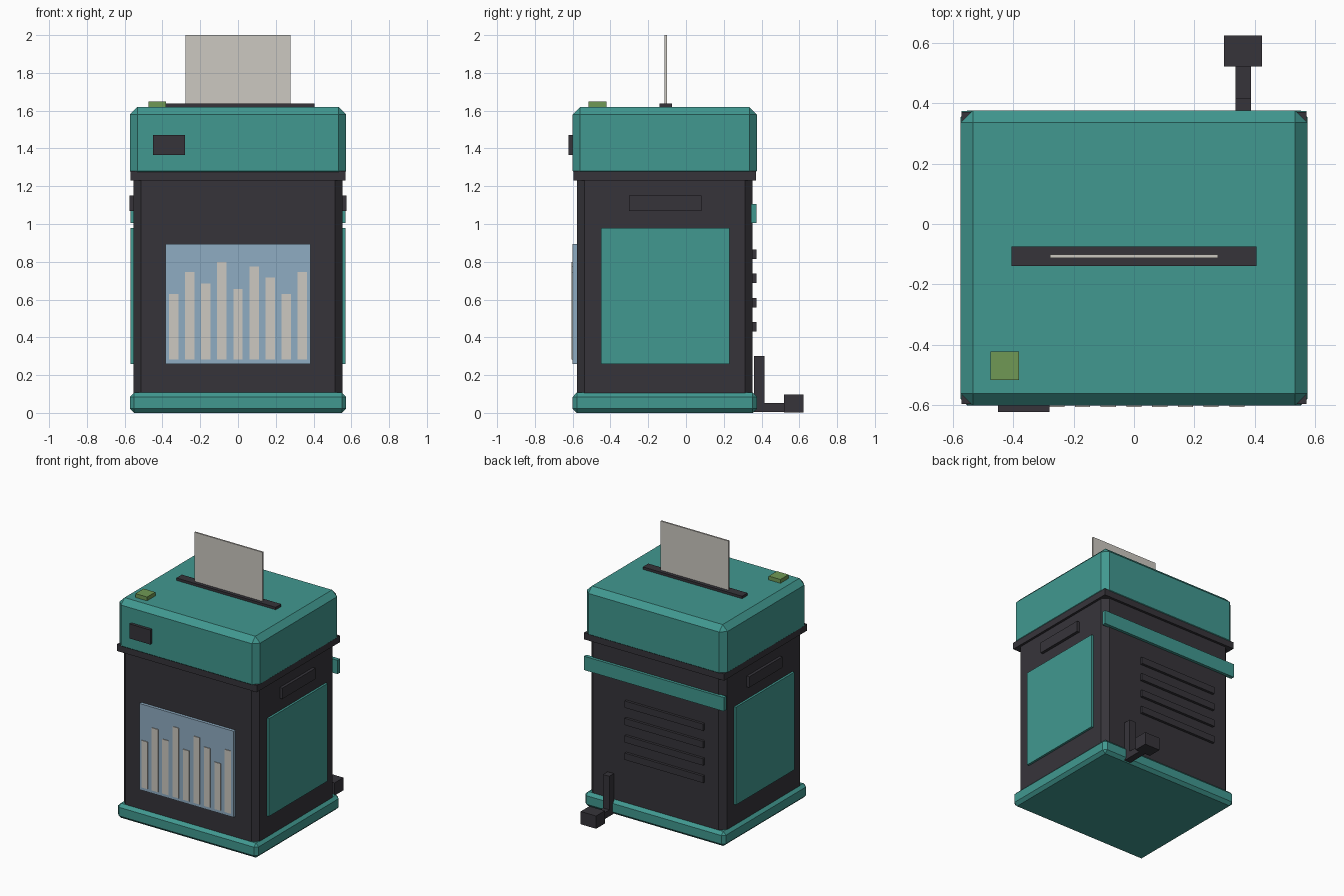
import bpy, bmesh

old = bpy.data.objects.get("Cube")
if old:
    bpy.data.objects.remove(old, do_unlink=True)


def material(name, *rgb):
    """Flat material from 0-255 display values."""
    lin = [((c / 255 + 0.055) / 1.055) ** 2.4 for c in rgb] + [1]
    m = bpy.data.materials.new(name)
    m.use_nodes = True
    m.diffuse_color = lin
    bsdf = m.node_tree.nodes["Principled BSDF"]
    bsdf.inputs["Base Color"].default_value = lin
    bsdf.inputs["Roughness"].default_value = 0.7
    return m


teal = material("teal", 65, 152, 144)
charcoal = material("charcoal", 54, 52, 58)
paper_white = material("paper_white", 204, 200, 193)
window_blue = material("window_blue", 143, 172, 194)
button_green = material("button_green", 112, 153, 85)


def box(name, mat, x, y, z, chamfer=0, upright_only=False):
    """Box between (min, max) pairs, with optional flat chamfers."""
    bm = bmesh.new()
    bmesh.ops.create_cube(bm, size=1)
    for v in bm.verts:
        v.co = [r[0] if c < 0 else r[1] for c, r in zip(v.co, (x, y, z))]
    if chamfer:
        edges = [e for e in bm.edges if not upright_only
                 or abs(e.verts[0].co.z - e.verts[1].co.z) > 0.01]
        bmesh.ops.bevel(bm, geom=edges, offset=chamfer, segments=1,
                        profile=0.5, affect='EDGES')
    bmesh.ops.recalc_face_normals(bm, faces=bm.faces)
    mesh = bpy.data.meshes.new(name)
    bm.to_mesh(mesh)
    bm.free()
    mesh.materials.append(mat)
    ob = bpy.data.objects.new(name, mesh)
    bpy.context.collection.objects.link(ob)
    return ob


# Main housing
box("base", teal, (-0.573, 0.573), (-0.6, 0.375), (0, 0.107), 0.022)
box("bin_body", charcoal, (-0.553, 0.553), (-0.578, 0.353), (0.08, 1.24), 0.04, True)
box("collar", charcoal, (-0.57, 0.57), (-0.595, 0.371), (1.23, 1.28))
box("head", teal, (-0.573, 0.573), (-0.6, 0.375), (1.24, 1.62), 0.04)

# Feed slot, sheet and head controls
box("feed_slot", charcoal, (-0.405, 0.405), (-0.139, -0.075), (1.61, 1.638))
box("paper_sheet", paper_white, (-0.277, 0.277), (-0.113, -0.101), (1.6, 2))
box("power_button", button_green, (-0.475, -0.38), (-0.516, -0.421), (1.61, 1.648))
box("front_sensor", charcoal, (-0.45, -0.28), (-0.622, -0.59), (1.365, 1.472))

# Front window with strips of shredded paper behind it
box("window", window_blue, (-0.385, 0.385), (-0.6, -0.57), (0.26, 0.895))
tops = [0.63, 0.745, 0.685, 0.8, 0.655, 0.775, 0.718, 0.63, 0.745]
for i, top in enumerate(tops):
    x = (i - 4) * 0.085
    box(f"paper_strip_{i + 1}", paper_white, (x - 0.025, x + 0.025),
        (-0.605, -0.595), (0.283, top))

# Side panels and grips
for side, s in (("left", 1), ("right", -1)):
    box(f"{side}_panel", teal, sorted((s * 0.54, s * 0.569)), (-0.45, 0.23), (0.26, 0.98))
    box(f"{side}_grip", charcoal, sorted((s * 0.54, s * 0.574)), (-0.302, 0.083), (1.07, 1.15))

# Back band and vents
box("back_band", teal, (-0.57, 0.57), (0.345, 0.374), (1.005, 1.107))
for i in range(4):
    z = 0.84 - i * 0.128
    box(f"back_vent_{i + 1}", charcoal, (-0.4, 0.24), (0.345, 0.372), (z - 0.025, z + 0.025))

# Power cord and plug
box("cord_upright", charcoal, (0.335, 0.386), (0.361, 0.415), (0.005, 0.3))
box("cord_floor", charcoal, (0.335, 0.386), (0.38, 0.53), (0.005, 0.053))
box("plug", charcoal, (0.297, 0.423), (0.52, 0.623), (0.003, 0.097))
